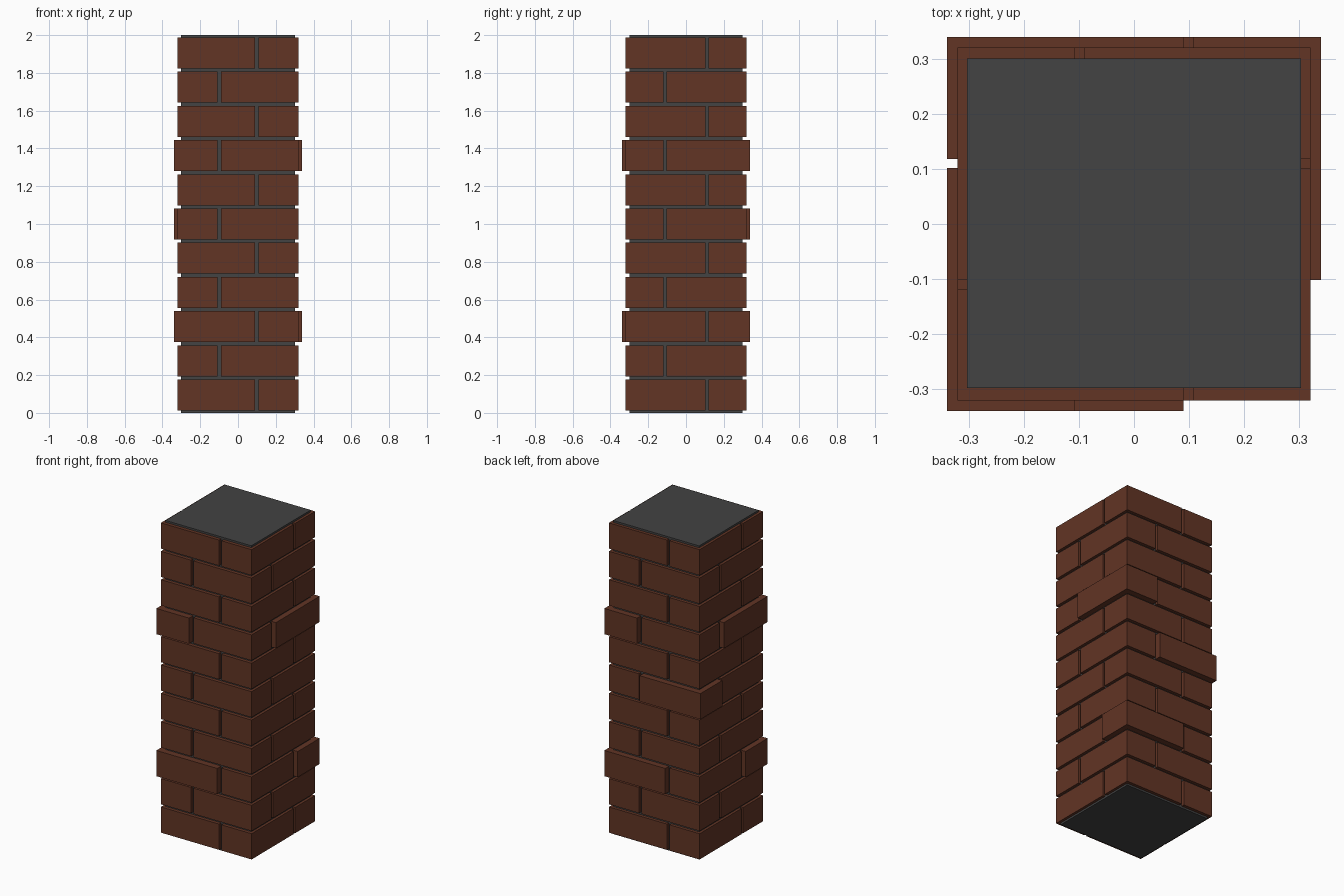
import bpy, bmesh

if "Cube" in bpy.data.objects:
    bpy.data.objects.remove(bpy.data.objects["Cube"])

def material(name, rgb):
    m = bpy.data.materials.new(name)
    m.diffuse_color = (*rgb, 1)
    m.use_nodes = True
    m.node_tree.nodes["Principled BSDF"].inputs["Base Color"].default_value = m.diffuse_color
    return m

BRICK = material("red brown brick", (0.122, 0.035, 0.018))
MORTAR = material("dark grey mortar", (0.056, 0.056, 0.056))

def prism(name, outline, z0, z1, mat):
    """Extrude a flat outline from z0 up to z1."""
    bm = bmesh.new()
    face = bm.faces.new([bm.verts.new((x, y, z0)) for x, y in outline])
    top = bmesh.ops.extrude_face_region(bm, geom=[face])["geom"]
    bmesh.ops.translate(bm, vec=(0, 0, z1 - z0),
                        verts=[v for v in top if isinstance(v, bmesh.types.BMVert)])
    bmesh.ops.recalc_face_normals(bm, faces=bm.faces)
    mesh = bpy.data.meshes.new(name)
    bm.to_mesh(mesh)
    bm.free()
    mesh.materials.append(mat)
    ob = bpy.data.objects.new(name, mesh)
    bpy.context.collection.objects.link(ob)
    return ob

# Mortar core
prism("mortar_core", [(-.303, -.298), (.303, -.298), (.303, .3), (-.303, .3)], 0, 2, MORTAR)

COURSES, HEIGHT, FIRST = 11, 0.164, 0.012
PITCH = (2 - 2 * FIRST - HEIGHT) / (COURSES - 1)
INNER = 0.285
# Corners whose brick sticks out, by course
PROUD = {2: [(-1, -1), (1, 1)], 5: [(-1, 1)], 7: [(-1, -1), (1, 1)]}

# Each course is four L-shaped corner bricks with alternating joints
for c in range(COURSES):
    z = FIRST + c * PITCH
    for sx, sy in [(-1, -1), (1, -1), (1, 1), (-1, 1)]:
        out = 0.339 if (sx, sy) in PROUD.get(c, []) else 0.32
        long_in_x = (sx == sy) == (c % 2 == 0)
        # arm ends, measured along the direction of the corner
        ex = -0.09 if long_in_x else 0.108
        ey = 0.118 if long_in_x else -0.102
        shape = [(out, out), (out, ey), (INNER, ey), (INNER, INNER), (ex, INNER), (ex, out)]
        prism(f"corner_brick_{c}", [(sx * x, sy * y) for x, y in shape], z, z + HEIGHT, BRICK)
